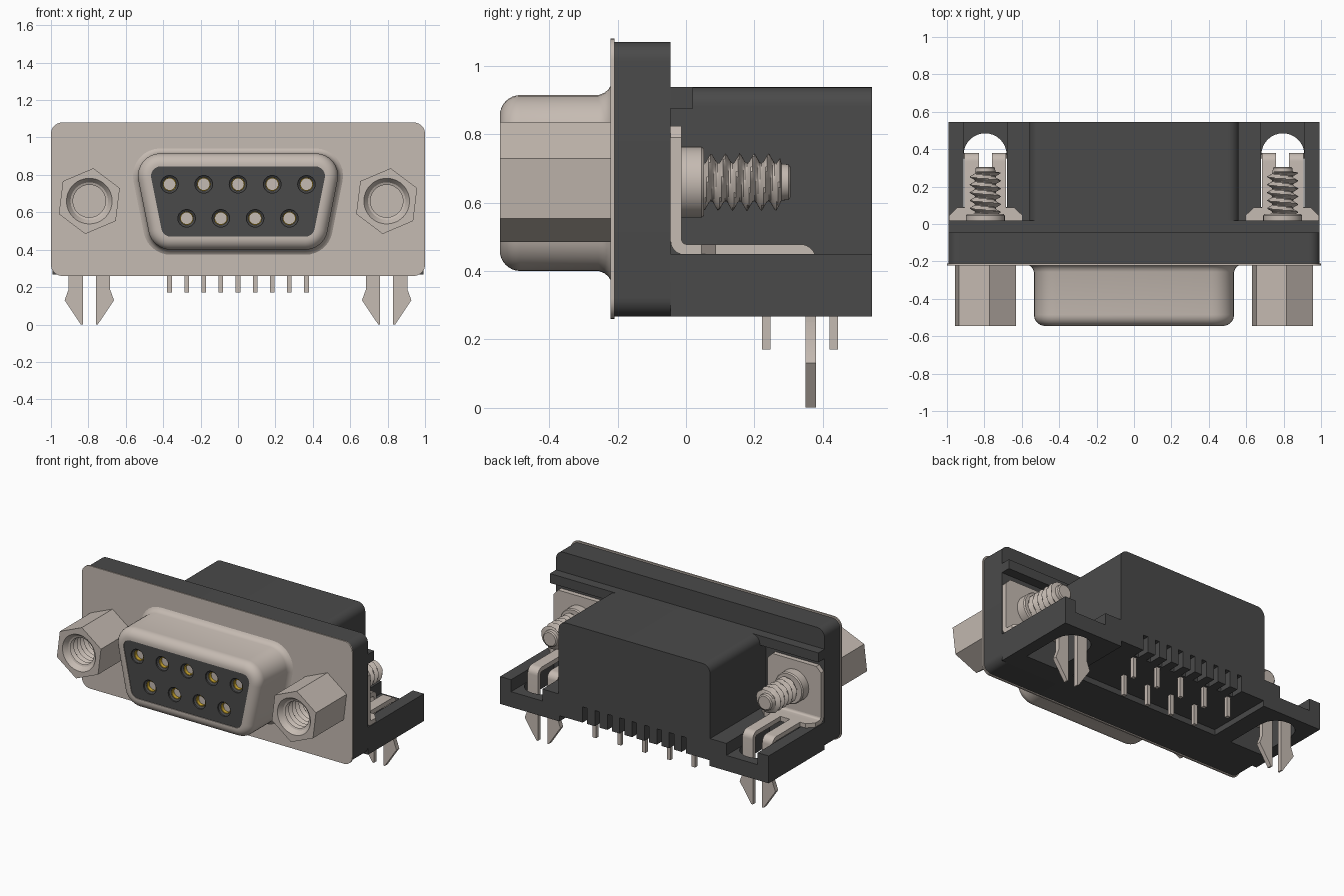
import bpy, bmesh, math
from math import sin, cos, pi, radians

if "Cube" in bpy.data.objects:
    bpy.data.objects.remove(bpy.data.objects["Cube"])


def material(name, rgb):
    m = bpy.data.materials.new(name)
    m.use_nodes = True
    m.diffuse_color = (*rgb, 1)
    m.node_tree.nodes["Principled BSDF"].inputs["Base Color"].default_value = (*rgb, 1)
    return m


METAL = material("warm_metal", (0.56, 0.495, 0.445))
BLACK = material("black_plastic", (0.068, 0.068, 0.068))
GOLD = material("gold", (0.66, 0.42, 0.03))
made = []


def finish(name, bm, mat):
    bmesh.ops.recalc_face_normals(bm, faces=bm.faces)
    me = bpy.data.meshes.new(name)
    bm.to_mesh(me)
    bm.free()
    me.materials.append(mat)
    ob = bpy.data.objects.new(name, me)
    bpy.context.collection.objects.link(ob)
    made.append(ob)
    return ob


def add_loft(bm, rings):
    """Skin closed rings in order and cap both ends."""
    vs = [[bm.verts.new(p) for p in r] for r in rings]
    n = len(vs[0])
    for a, b in zip(vs, vs[1:]):
        for i in range(n):
            j = (i + 1) % n
            bm.faces.new((a[i], a[j], b[j], b[i]))
    bm.faces.new(vs[0])
    bm.faces.new(vs[-1])


def loft(name, rings, mat):
    bm = bmesh.new()
    add_loft(bm, rings)
    return finish(name, bm, mat)


def prism(name, pts, axis, a, b, mat):
    """Extrude a 2D outline along x, y or z from a to b."""
    put = {"x": lambda p, t: (t, p[0], p[1]),
           "y": lambda p, t: (p[0], t, p[1]),
           "z": lambda p, t: (p[0], p[1], t)}[axis]
    return loft(name, [[put(p, t) for p in pts] for t in (a, b)], mat)


def box(name, x, y, z, mat):
    return prism(name, [(x[0], y[0]), (x[1], y[0]), (x[1], y[1]), (x[0], y[1])], "z", z[0], z[1], mat)


def arc(cx, cy, r, a0, a1, n=8):
    return [(cx + r * cos(radians(a0 + (a1 - a0) * i / n)),
             cy + r * sin(radians(a0 + (a1 - a0) * i / n))) for i in range(n + 1)]


def rounded(x, z0, z1, r):
    return (arc(x - r, z1 - r, r, 90, 0) + arc(x - r, z0 + r, r, 0, -90)
            + arc(r - x, z0 + r, r, -90, -180) + arc(r - x, z1 - r, r, 180, 90))


def circle(cx, cz, y, r, n=48, start=0.0):
    return [(cx + r * cos(start + 2 * pi * i / n), y, cz + r * sin(start + 2 * pi * i / n))
            for i in range(n)]


def thread(cx, cz, y0, y1, low, high, pitch, n=32):
    """Rings whose radius follows a helical V-shaped ridge."""
    rows = int((y1 - y0) / pitch * 8)
    out = []
    for k in range(rows + 1):
        y = y0 + (y1 - y0) * k / rows
        ring = []
        for i in range(n):
            a = 2 * pi * i / n
            t = (y / pitch - i / n) % 1
            r = low + (high - low) * max(0, 1 - abs(2 * t - 1) * 1.25)
            ring.append((cx + r * cos(a), y, cz + r * sin(a)))
        out.append(ring)
    return out


def d_outline(r):
    """D-shaped outline grown by r around four fixed corner centres."""
    s = math.degrees(math.atan2(-0.055, 0.275))
    right = arc(0.415, 0.795, r, 90, s) + arc(0.36, 0.52, r, s, -90)
    return right + [(-x, z) for x, z in reversed(right)]


# Face plate and plastic flange behind it
prism("face_plate", rounded(1.0, 0.26, 1.08, 0.06), "y", -0.221, -0.21, METAL)
prism("rear_flange", rounded(0.993, 0.267, 1.07, 0.055), "y", -0.21, -0.045, BLACK)
box("rear_ledge", (-0.993, 0.993), (-0.045, 0.02), (0.875, 0.938), BLACK)

# D-shaped metal shell with flared foot and rounded front lip
steps = [(-0.218, 0.152), (-0.226, 0.138), (-0.238, 0.127), (-0.256, 0.12)]
steps += [(y, r) for y, r in arc(-0.485, 0.06, 0.06, 90, 180)]
steps += [(-0.545, 0.05), (-0.5, 0.05)]
loft("connector_shell", [[(x, y, z) for x, z in d_outline(r)] for y, r in steps], METAL)

# Plastic insert with countersunk contact holes
contacts = [(0.183 * i, 0.75) for i in range(-2, 3)]
contacts += [(0.183 * (i + 0.5), 0.568) for i in range(-2, 2)]
insert = prism("socket_insert", d_outline(0.052), "y", -0.54, -0.3, BLACK)
bm = bmesh.new()
for x, z in contacts:
    add_loft(bm, [circle(x, z, y, r, 24) for y, r in
                  ((-0.56, 0.047), (-0.53, 0.047), (-0.522, 0.036), (-0.34, 0.036))])
cutter = finish("hole_cutter", bm, BLACK)
cutter.hide_render = True
mod = insert.modifiers.new("holes", "BOOLEAN")
mod.operation, mod.solver, mod.object = "DIFFERENCE", "EXACT", cutter
bpy.context.view_layer.objects.active = insert
bpy.ops.object.modifier_apply(modifier=mod.name)
made.remove(cutter)
bpy.data.objects.remove(cutter)

# Gold sockets with a metal floor
for x, z in contacts:
    loft("contact_socket", [circle(x, z, y, r, 24) for y, r in
                            ((-0.345, 0.0355), (-0.522, 0.0355), (-0.522, 0.031), (-0.4, 0.031))], GOLD)
    loft("contact_floor", [circle(x, z, y, 0.0305, 24) for y in (-0.408, -0.402)], METAL)

# Main body: front section, raised middle, comb-slotted rear
def body_outline(bottom, slots=False):
    top = arc(0.505, 0.883, 0.055, 0, 90) + arc(-0.505, 0.883, 0.055, 90, 180)
    pts = top + [(-0.56, bottom)]
    if slots:
        for i in range(-4, 5):
            x = 0.0915 * i
            pts += [(x - 0.017, bottom), (x - 0.017, 0.41), (x + 0.017, 0.41), (x + 0.017, bottom)]
    return pts + [(0.56, bottom)]


prism("body_front", body_outline(0.267), "y", -0.045, 0.09, BLACK)
prism("body_middle", body_outline(0.305), "y", 0.09, 0.46, BLACK)
prism("body_rear", body_outline(0.305, True), "y", 0.46, 0.545, BLACK)

# Solder pins in two staggered rows
for i in range(-4, 5):
    x, y = 0.0915 * i, (0.432 if i % 2 == 0 else 0.235)
    box("solder_pin", (x - 0.0125, x + 0.0125), (y - 0.0125, y + 0.0125), (0.17, 0.34), METAL)

for s in (-1, 1):
    cx, cz = 0.795 * s, 0.66

    def flip(pts):
        return [(s * x, v) for x, v in pts]

    # Side shelf with a round-ended slot for the board clip
    box("shelf_outer_wall", (s * 0.912, s * 0.993), (-0.045, 0.545), (0.267, 0.45), BLACK)
    box("shelf_inner_wall", (s * 0.555, s * 0.68), (-0.045, 0.545), (0.267, 0.45), BLACK)
    box("shelf_front", (s * 0.68, s * 0.912), (-0.045, 0.09), (0.267, 0.448), BLACK)
    floor = arc(0.796, 0.37, 0.115, 0, 180, 16) + [(0.68, 0.37), (0.68, 0.545), (0.912, 0.545), (0.912, 0.37)]
    prism("shelf_floor", flip(floor), "z", 0.267, 0.37, BLACK)

    # Bent bracket: upright plate, bend and foot
    plate = [(0.595, 0.485), (0.595, 0.79), (0.63, 0.825), (0.955, 0.825), (0.988, 0.79), (0.988, 0.485)]
    prism("bracket_plate", flip(plate), "y", -0.045, -0.013, METAL)
    bend = arc(-0.005, 0.488, 0.04, 180, 270) + [(0.03, 0.448), (0.03, 0.478)] + arc(0.002, 0.493, 0.015, 270, 180, 5)
    prism("bracket_bend", bend, "x", s * 0.595, s * 0.988, METAL)
    foot = [(0.595, 0.03), (0.988, 0.03), (0.988, 0.045), (0.945, 0.088), (0.64, 0.088), (0.595, 0.045)]
    prism("bracket_foot", flip(foot), "z", 0.448, 0.478, METAL)

    # Forked clip legs ending in barbed prongs
    leg = [(0.06, 0.448), (0.06, 0.478)] + arc(0.335, 0.433, 0.045, 90, 0) + [(0.38, 0.25), (0.35, 0.25)]
    leg += arc(0.335, 0.433, 0.015, 0, 90, 5)
    prong = [(0.035, 0.27), (0.11, 0.27), (0.11, 0.19), (0.132, 0.13), (0.045, 0.0), (0.035, 0.0)]
    for t in (-1, 1):
        prism("clip_leg", leg, "x", cx + t * 0.035, cx + t * 0.11, METAL)
        prism("clip_prong", [(cx + t * x, z) for x, z in prong], "y", 0.35, 0.38, METAL)

    # Hexagonal standoff with threaded bore
    def hexagon(y):
        a0 = radians(83)
        ring = []
        for i in range(48):
            r = 0.177 * cos(pi / 6) / cos(2 * pi * (i % 8) / 48 - pi / 6)
            ring.append((cx + r * cos(a0 + 2 * pi * i / 48), y, cz + r * sin(a0 + 2 * pi * i / 48)))
        return ring

    bore = [(-0.545, 0.122), (-0.515, 0.1)]
    for k in range(6):
        bore += [(-0.51 + 0.036 * k, 0.087), (-0.492 + 0.036 * k, 0.103)]
    bore += [(-0.29, 0.087)]
    rings = [hexagon(-0.215), hexagon(-0.545)]
    rings += [circle(cx, cz, y, r, 48, radians(83)) for y, r in bore]
    loft("hex_standoff", rings, METAL)

    # Screw collar and threaded shank
    loft("screw_collar", [circle(cx, cz, y, r) for y, r in
                          ((-0.02, 0.104), (0.045, 0.104), (0.053, 0.098))], METAL)
    shank = [circle(cx, cz, 0.04, 0.056, 32)]
    shank += thread(cx, cz, 0.05, 0.275, 0.056, 0.086, 0.042)
    shank += [circle(cx, cz, y, r, 32) for y, r in ((0.28, 0.054), (0.3, 0.052), (0.306, 0.044))]
    loft("screw_thread", shank, METAL)

# Smooth curved faces, keep hard edges
bpy.ops.object.select_all(action="DESELECT")
for ob in made:
    ob.select_set(True)
bpy.context.view_layer.objects.active = made[0]
bpy.ops.object.shade_smooth_by_angle(angle=radians(32))
